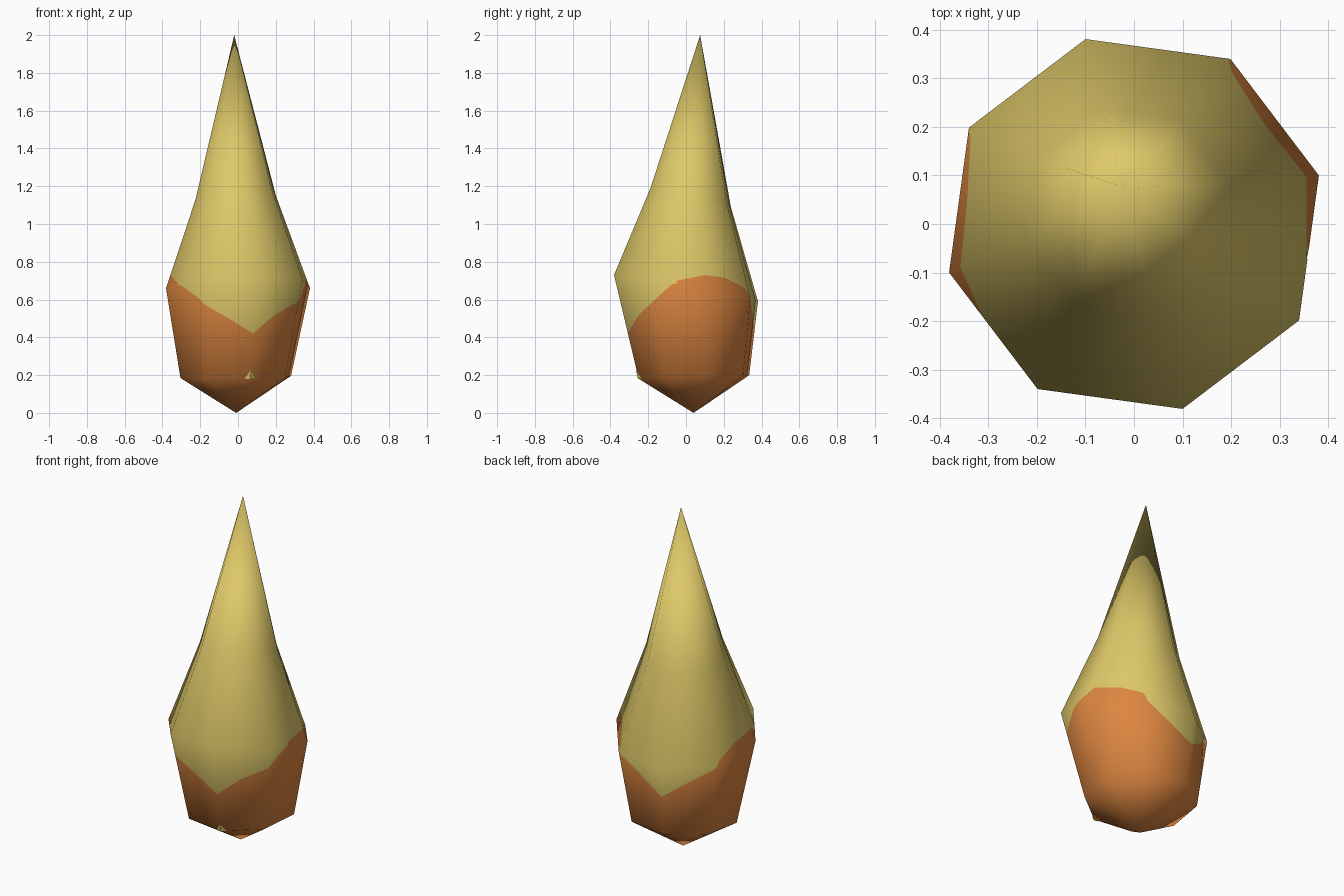
import bpy, bmesh, math
from mathutils import Vector

if "Cube" in bpy.data.objects:
    bpy.data.objects.remove(bpy.data.objects["Cube"])

SIDES, SUB, TURN = 8, 12, math.radians(14.7)


def material(name, rgb):
    m = bpy.data.materials.new(name)
    m.diffuse_color = (*rgb, 1)
    m.use_nodes = True
    m.node_tree.nodes["Principled BSDF"].inputs["Base Color"].default_value = m.diffuse_color
    return m


yellow = material("pale_yellow", (0.73, 0.58, 0.14))
orange = material("orange", (0.72, 0.24, 0.052))


def add_object(name, verts, faces):
    me = bpy.data.meshes.new(name)
    me.from_pydata(verts, [], faces)
    me.materials.append(yellow)
    me.materials.append(orange)
    ob = bpy.data.objects.new(name, me)
    bpy.context.collection.objects.link(ob)
    return me


# Tilted octagonal rings: centre x, y, z, radius, slope in x, slope in y
RINGS = [(-0.012, 0.042, 0.19, 0.3025, 0.01, 0.034),
         (0.0, 0.0, 0.66, 0.394, 0.045, -0.172),
         (-0.012, 0.025, 1.14, 0.22, 0.10, -0.212)]
TIP, APEX = Vector((-0.01, 0.04, 0)), Vector((-0.02, 0.075, 2))

rings = []
for cx, cy, cz, r, sx, sy in RINGS:
    ring = []
    for i in range(SIDES):
        a = TURN + i * math.tau / SIDES
        dx, dy = r * math.cos(a), r * math.sin(a)
        ring.append(Vector((cx + dx, cy + dy, cz + sx * dx + sy * dy)))
    rings.append(ring)

# Coarse cage, used only for its smooth vertex normals
bm = bmesh.new()
cage = [[bm.verts.new(p) for p in ring] for ring in rings]
bot, top = bm.verts.new(TIP), bm.verts.new(APEX)
for i in range(SIDES):
    j = (i + 1) % SIDES
    bm.faces.new((bot, cage[0][j], cage[0][i]))
    for k in range(2):
        bm.faces.new((cage[k][i], cage[k][j], cage[k + 1][j], cage[k + 1][i]))
    bm.faces.new((cage[2][i], cage[2][j], top))
bm.normal_update()
normals = [[v.normal.copy() for v in ring] for ring in cage]
tip_n, apex_n = bot.normal.copy(), top.normal.copy()
bm.free()

# Height of the colour boundary around the body (side position, z)
EDGE = [(0, .73), (.5, .715), (.97, .655), (1.03, .60), (2, .43), (2.97, .595),
        (3.03, .63), (3.5, .69), (4, .73), (4.5, .665), (4.97, .60),
        (5.03, .575), (6, .42), (6.5, .52), (7, .587), (7.5, .70), (8, .73)]


def edge_height(u):
    for (u0, h0), (u1, h1) in zip(EDGE, EDGE[1:]):
        if u <= u1:
            return h0 + (h1 - h0) * (u - u0) / (u1 - u0)


# Columns: low ring, then middle ring and colour edge in height order, high ring
verts, norms, edge_first = [TIP, APEX], [tip_n, apex_n], []
N = SIDES * SUB
for c in range(N):
    i, t = divmod(c, SUB)
    j, t = (i + 1) % SIDES, t / SUB
    p = [ring[i].lerp(ring[j], t) for ring in rings]
    n = [ring[i].lerp(ring[j], t) for ring in normals]
    h = edge_height(c / SUB)
    below = h < p[1].z
    k = 0 if below else 1
    s = (h - p[k].z) / (p[k + 1].z - p[k].z)
    p.insert(k + 1, p[k].lerp(p[k + 1], s))
    n.insert(k + 1, n[k].lerp(n[k + 1], s))
    edge_first.append(below)
    verts += p
    norms += [q.normalized() for q in n]

faces, mats = [], []
for c in range(N):
    d = (c + 1) % N
    a, b = 2 + 4 * c, 2 + 4 * d
    faces.append((0, b, a))
    faces += [(a + k, b + k, b + k + 1, a + k + 1) for k in range(3)]
    faces.append((a + 3, b + 3, 1))
    mats += [1, 1, 0 if edge_first[c] or edge_first[d] else 1, 0, 0]

# Bud body
body = add_object("bud_body", verts, faces)
for f, m in zip(body.polygons, mats):
    f.material_index = m
    f.use_smooth = True
body.normals_split_custom_set_from_vertices(norms)

# Small pale spot at the lower front corner
v = rings[0][6]
spot = [v, v.lerp(rings[0][5], .14), v.lerp(rings[1][6], .09), v.lerp(rings[0][7], .14)]
add_object("front_spot", [p + normals[0][6] * 0.004 for p in spot], [(0, 2, 1), (0, 3, 2)])
